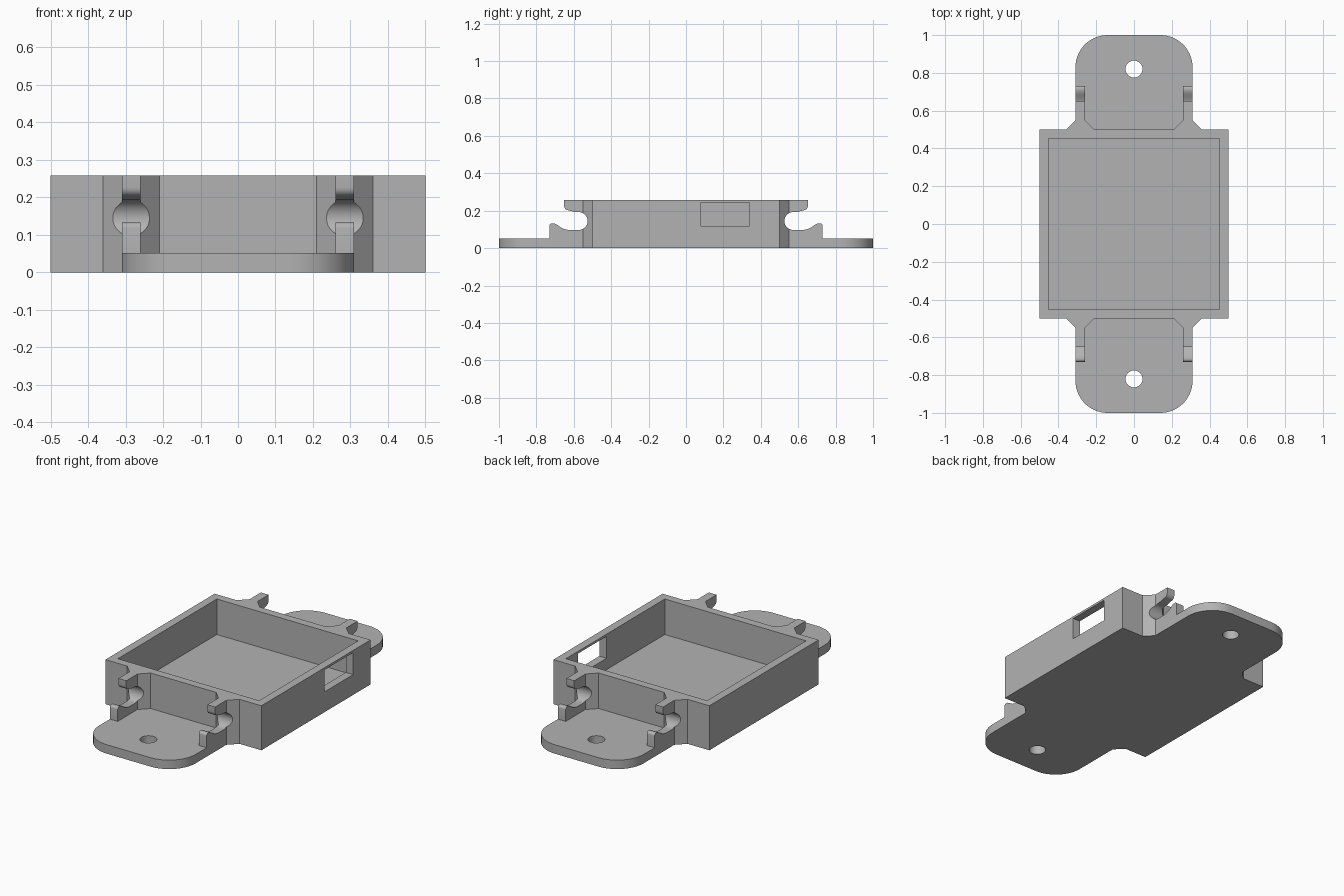
import bpy
import bmesh
from math import cos, sin, pi

if "Cube" in bpy.data.objects:
    bpy.data.objects.remove(bpy.data.objects["Cube"])

HEIGHT, FLOOR, WALL, ARM_X = 0.258, 0.052, 0.047, 0.31

grey = bpy.data.materials.new("plain grey")
grey.use_nodes = True
grey.diffuse_color = (0.45, 0.45, 0.45, 1)
grey.node_tree.nodes["Principled BSDF"].inputs["Base Color"].default_value = (0.45, 0.45, 0.45, 1)


def prism(name, outline, axis, low, high):
    """Extrude a closed outline along z (outline in x,y) or x (outline in y,z)."""
    def place(p, d):
        return (p[0], p[1], d) if axis == "z" else (d, p[0], p[1])
    bm = bmesh.new()
    bottom = [bm.verts.new(place(p, low)) for p in outline]
    top = [bm.verts.new(place(p, high)) for p in outline]
    bm.faces.new(bottom)
    bm.faces.new(top)
    for i in range(len(outline)):
        j = (i + 1) % len(outline)
        bm.faces.new((bottom[i], bottom[j], top[j], top[i]))
    bmesh.ops.recalc_face_normals(bm, faces=bm.faces)
    mesh = bpy.data.meshes.new(name)
    bm.to_mesh(mesh)
    bm.free()
    mesh.materials.append(grey)
    obj = bpy.data.objects.new(name, mesh)
    bpy.context.collection.objects.link(obj)
    return obj


def combine(target, other, operation):
    """Apply a boolean and remove the used part."""
    mod = target.modifiers.new(operation.lower(), "BOOLEAN")
    mod.operation, mod.object, mod.solver = operation, other, "EXACT"
    bpy.context.view_layer.objects.active = target
    bpy.ops.object.modifier_apply(modifier=mod.name)
    bpy.data.objects.remove(other)


def arc(cx, cy, radius, start, end, steps):
    angles = [start + (end - start) * i / steps for i in range(steps + 1)]
    return [(cx + radius * cos(a), cy + radius * sin(a)) for a in angles]


def rectangle(x0, x1, y0, y1):
    return [(x0, y0), (x1, y0), (x1, y1), (x0, y1)]


# Open tray with a port in its left wall
tray = prism("mounting_tray", rectangle(-0.5, 0.5, -0.5, 0.5), "z", 0, HEIGHT)
inner = 0.5 - WALL
combine(tray, prism("cavity", rectangle(-inner, inner, -inner, inner), "z", FLOOR, 0.4), "DIFFERENCE")
combine(tray, prism("port", rectangle(0.08, 0.34, 0.118, 0.245), "x", 0.4, 0.6), "DIFFERENCE")

# Side profile of a clip: lower hook, round slot, upper finger
clip_side = ([(0.48, 0), (0.73, 0)]
             + arc(0.716, 0.119, 0.014, 0, pi / 2, 4)
             + [(0.702, 0.131), (0.685, 0.122), (0.665, 0.108), (0.645, 0.1), (0.625, 0.097)]
             + arc(0.574, 0.145, 0.048, -pi / 2, -3 * pi / 2, 14)
             + [(0.6, 0.194), (0.62, 0.2)]
             + arc(0.628, 0.226, 0.024, -pi / 2, 0, 5)
             + [(0.652, HEIGHT), (0.48, HEIGHT)])
# Plan of a clip: flared root and straight finger
clip_plan = [(0.38, 0.48), (0.36, 0.5), (0.31, 0.55), (0.31, 0.8),
             (0.26, 0.8), (0.26, 0.55), (0.21, 0.5), (0.19, 0.48)]

for end in (-1, 1):
    # Rounded mounting tab with a screw hole
    tab_plan = ([(-ARM_X, 0.48), (ARM_X, 0.48)]
                + arc(ARM_X - 0.17, 0.83, 0.17, 0, pi / 2, 14)
                + arc(0.17 - ARM_X, 0.83, 0.17, pi / 2, pi, 14))
    tab = prism("tab", [(x, end * y) for x, y in tab_plan], "z", 0, FLOOR)
    hole = prism("screw_hole", arc(0, end * 0.82, 0.045, 0, 2 * pi * 31 / 32, 31), "z", -0.1, 0.2)
    combine(tab, hole, "DIFFERENCE")
    combine(tray, tab, "UNION")
    # Pair of cable clips
    for side in (-1, 1):
        clip = prism("clip", [(side * x, end * y) for x, y in clip_plan], "z", -0.1, 0.4)
        xs = sorted((side * 0.15, side * 0.42))
        combine(clip, prism("clip_side", [(end * y, z) for y, z in clip_side], "x", *xs), "INTERSECT")
        combine(tray, clip, "UNION")

# Merge flat faces, then smooth only the curves
bm = bmesh.new()
bm.from_mesh(tray.data)
bmesh.ops.remove_doubles(bm, verts=bm.verts, dist=0.00005)
bmesh.ops.dissolve_limit(bm, angle_limit=0.01, verts=bm.verts, edges=bm.edges)
bm.to_mesh(tray.data)
bm.free()
bpy.ops.object.select_all(action="DESELECT")
tray.select_set(True)
bpy.context.view_layer.objects.active = tray
bpy.ops.object.shade_smooth_by_angle(angle=0.5)
